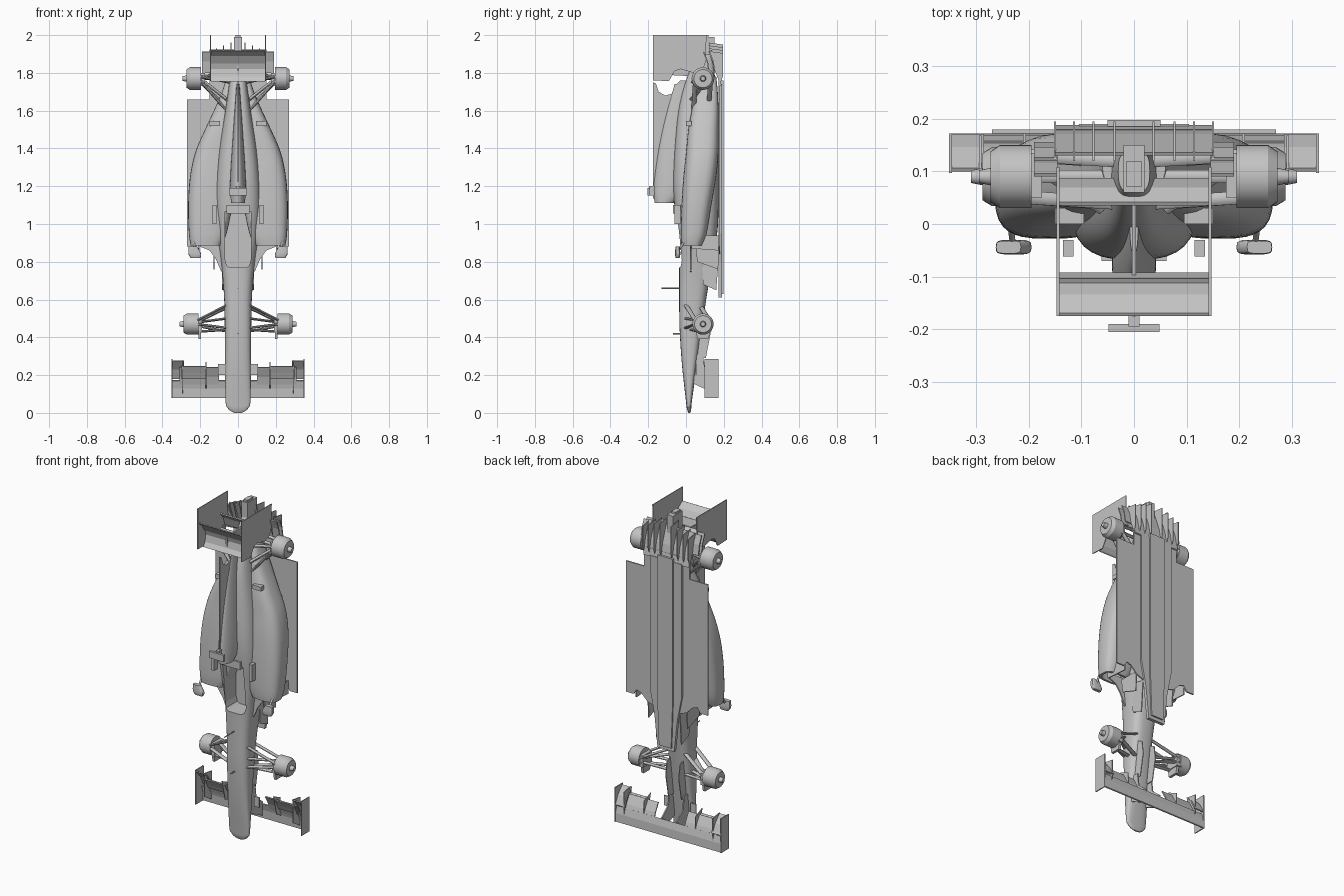
import bpy, bmesh, math
from mathutils import Vector, Matrix

if "Cube" in bpy.data.objects:
    bpy.data.objects.remove(bpy.data.objects["Cube"], do_unlink=True)

grey = bpy.data.materials.new("plain_grey")
grey.use_nodes = True
grey.diffuse_color = (0.55, 0.55, 0.55, 1)
grey.node_tree.nodes["Principled BSDF"].inputs["Base Color"].default_value = (0.55, 0.55, 0.55, 1)


def finish(name, bm, mirror=False, smooth=True):
    bmesh.ops.recalc_face_normals(bm, faces=bm.faces)
    mesh = bpy.data.meshes.new(name)
    bm.to_mesh(mesh)
    bm.free()
    mesh.materials.append(grey)
    ob = bpy.data.objects.new(name, mesh)
    bpy.context.collection.objects.link(ob)
    bpy.ops.object.select_all(action='DESELECT')
    ob.select_set(True)
    bpy.context.view_layer.objects.active = ob
    if smooth:
        bpy.ops.object.shade_smooth_by_angle(angle=math.radians(40))
    if mirror:
        ob.modifiers.new("mirror", 'MIRROR').use_mirror_merge = False
    return ob


def blend(a, b, c, d, t):
    # Catmull-Rom step between sections b and c
    return [q + 0.5 * t * (r - p + t * (2*p - 5*q + 4*r - s + t * (3*(q - r) + s - p)))
            for p, q, r, s in zip(a, b, c, d)]


def loft(name, sections, power=2.6, mirror=False, inlet=0, sides=32, steps=4):
    # each section: z, x_min, x_max, y_top, y_bottom
    rows = []
    n = len(sections)
    for i in range(n - 1):
        quad = [sections[max(i-1, 0)], sections[i], sections[i+1], sections[min(i+2, n-1)]]
        rows += [blend(*quad, k / steps) for k in range(steps)]
    rows.append(sections[-1])
    if inlet:
        z, a, b, c, d = rows[0]
        lip = 0.12 * min(b - a, d - c)
        rows = [[z + inlet, a+lip, b-lip, c+lip, d-lip], [z, a+lip, b-lip, c+lip, d-lip]] + rows
    bm = bmesh.new()
    rings = []
    for z, a, b, c, d in rows:
        ring = []
        for k in range(sides):
            t = math.tau * k / sides
            u, v = math.cos(t), math.sin(t)
            u = math.copysign(abs(u) ** (2 / power), u)
            v = math.copysign(abs(v) ** (2 / power), v)
            ring.append(bm.verts.new(((a+b)/2 + u*(b-a)/2, (c+d)/2 + v*(d-c)/2, z)))
        rings.append(ring)
    for p, q in zip(rings, rings[1:]):
        for k in range(sides):
            m = (k + 1) % sides
            bm.faces.new((p[k], p[m], q[m], q[k]))
    bm.faces.new(rings[0])
    bm.faces.new(rings[-1])
    return finish(name, bm, mirror)


def prism(name, axis, lo, hi, pts, mirror=False):
    # axis X takes (y, z) outlines, axis Y takes (x, z) outlines
    put = (lambda p, h: (h, p[0], p[1])) if axis == 'X' else (lambda p, h: (p[0], h, p[1]))
    bm = bmesh.new()
    low = [bm.verts.new(put(p, lo)) for p in pts]
    top = [bm.verts.new(put(p, hi)) for p in pts]
    bm.faces.new(low)
    bm.faces.new(top)
    for k in range(len(pts)):
        m = (k + 1) % len(pts)
        bm.faces.new((low[k], low[m], top[m], top[k]))
    return finish(name, bm, mirror, smooth=False)


def box(name, x, y, z, mirror=False):
    return prism(name, 'X', x[0], x[1], [(y[0], z[0]), (y[1], z[0]), (y[1], z[1]), (y[0], z[1])], mirror)


def blade(name, x0, x1, line, thick=0.006, mirror=False):
    # thin curved wing element following a (y, z) line
    pts = line + [(y + thick, z + thick / 2) for y, z in reversed(line)]
    return prism(name, 'X', x0, x1, pts, mirror)


def rod(name, a, b, r1, r2=None, sides=10, mirror=True, flat=1):
    a, b = Vector(a), Vector(b)
    d = b - a
    bm = bmesh.new()
    mat = Matrix.Translation((a + b) / 2) @ d.to_track_quat('Z', 'Y').to_matrix().to_4x4()
    bmesh.ops.create_cone(bm, cap_ends=True, segments=sides, radius1=r1, radius2=r2 or r1,
                          depth=d.length, matrix=mat @ Matrix.Diagonal((1, flat, 1, 1)))
    return finish(name, bm, mirror)


def centred(rows):
    return [(z, -w, w, a, b) for z, w, a, b in rows]


# Nose, tub and gearbox in one tapering body
body = loft("chassis", centred([
    (0.0, .016, .013, .021), (.008, .036, .009, .025), (.025, .054, .004, .028),
    (.06, .066, 0, .031), (.25, .068, -.021, .058), (.45, .070, -.034, .085),
    (.62, .074, -.036, .11), (.8, .090, -.037, .14), (.95, .112, -.045, .165),
    (1.08, .122, -.06, .172), (1.22, .118, -.068, .172), (1.4, .10, -.06, .172),
    (1.6, .068, -.04, .165), (1.76, .045, 0, .155), (1.9, .03, .06, .14)]), power=3)

# Cockpit opening
cutter = prism("cockpit_cutter", 'Y', -.2, .08, [
    (-.045, .77), (.045, .77), (.06, .78), (.068, .81), (.068, 1.065), (-.068, 1.065),
    (-.068, .81), (-.06, .78)])
cutter.hide_render = True
cut = body.modifiers.new("cockpit", 'BOOLEAN')
cut.operation, cut.object = 'DIFFERENCE', cutter
bpy.context.view_layer.objects.active = body
bpy.ops.object.modifier_apply(modifier="cockpit")
bpy.data.objects.remove(cutter, do_unlink=True)
box("head_rest", (-.062, .062), (-.07, .02), (1.055, 1.10))

# Airbox, spine and tall fin
loft("airbox_spine", centred([
    (1.11, .036, -.165, -.06), (1.18, .042, -.172, .02), (1.3, .038, -.160, .04),
    (1.45, .028, -.135, .04), (1.6, .018, -.10, .04), (1.74, .008, -.06, .04)]),
    power=1.9, inlet=.05)
prism("engine_fin", 'X', -.003, .003, [
    (-.17, 1.13), (-.176, 1.15), (-.176, 1.75), (-.16, 1.745), (-.145, 1.70), (-.11, 1.68),
    (-.075, 1.69), (-.05, 1.74), (-.03, 1.76), (.05, 1.76), (.05, 1.3)])
box("camera_bar", (-.048, .048), (-.205, -.19), (1.15, 1.19))
box("camera_stalk", (-.01, .01), (-.195, -.15), (1.15, 1.2))
rod("antenna", (0, -.13, .66), (0, -.03, .66), .003, sides=6, mirror=False)
rod("nose_probe", (0, -.07, .42), (0, -.03, .42), .004, sides=6, mirror=False)

# Sidepods with open inlets, undercut at the front and waisted at the back
loft("sidepod", [
    (.885, .09, .25, -.024, .085), (.95, .06, .26, -.028, .11), (1.1, .03, .264, -.024, .135),
    (1.25, .02, .254, -.014, .16), (1.38, .01, .226, 0, .172), (1.5, 0, .175, .012, .172),
    (1.6, 0, .128, .03, .172), (1.7, 0, .085, .05, .168), (1.78, 0, .06, .075, .16)],
    power=3, mirror=True, inlet=.06)
box("exhaust_vent", (.095, .15), (.0, .03), (1.52, 1.545), True)
box("cockpit_side_vane", (.115, .135), (-.062, -.03), (1.0, 1.1), True)

# Mirrors and turning vanes
loft("mirror", [(.82, .20, .25, -.054, -.034), (.84, .195, .262, -.058, -.03),
                (.88, .215, .262, -.056, -.032)], power=4, mirror=True, sides=16)
rod("mirror_stay", (.23, -.04, .86), (.235, .0, .92), .006)
prism("shoulder_vane", 'Y', .02, .028, [(.075, .74), (.09, .75), (.115, .81), (.15, .86),
                                       (.20, .88), (.20, .91), (.08, .91)], True)
prism("barge_board", 'X', .125, .131, [(.06, .80), (.17, .76), (.175, .88), (.05, .88)], True)
prism("inner_vane", 'X', .078, .084, [(.09, .68), (.16, .65), (.175, .84), (.08, .86)], True)
prism("outer_vane", 'X', .205, .211, [(.03, .87), (.172, .86), (.172, .94), (.03, .94)], True)

# Floor, stepped plank and diffuser
prism("floor", 'Y', .172, .18, [(-.08, .84), (.08, .84), (.13, .86), (.17, .90), (.20, .91),
      (.22, .88), (.27, .88), (.27, 1.66), (.15, 1.66), (.15, 1.78), (-.15, 1.78),
      (-.15, 1.66), (-.27, 1.66), (-.27, .88), (-.22, .88), (-.20, .91), (-.17, .90), (-.13, .86)])
prism("step_plane", 'Y', .172, .19, [(-.055, .61), (.055, .61), (.075, .8), (.105, .95),
      (.105, 1.74), (-.105, 1.74), (-.105, .95), (-.075, .8)])
prism("plank", 'Y', .185, .198, [(-.04, .63), (.04, .63), (.05, .9), (.05, 1.76),
                                 (-.05, 1.76), (-.05, .9)])
blade("diffuser", -.15, .15, [(.182, 1.73), (.165, 1.82), (.13, 1.92)])
for i, x in enumerate((.035, .075, .112, .148)):
    prism("diffuser_strake_%d" % i, 'X', x, x + .004, [
        (.18, 1.74), (.195, 1.78), (.195, 1.95 - i * .015), (.12, 1.96 - i * .015), (.15, 1.82)], True)
box("crash_structure", (-.02, .02), (.06, .15), (1.76, 1.99))
box("tail_light", (-.014, .014), (.07, .12), (1.99, 2.0))

# Rear wing
prism("rear_endplate", 'X', .142, .147, [
    (-.175, 2), (-.175, 1.76), (-.09, 1.757), (-.06, 1.81), (-.03, 1.82), (.04, 1.80), (.09, 1.82),
    (.105, 1.86), (.108, 2)], True)
blade("rear_main_plane", -.143, .143, [(-.125, 1.755), (-.108, 1.78), (-.10, 1.82), (-.112, 1.86)], .008)
blade("rear_flap", -.143, .143, [(-.114, 1.85), (-.14, 1.89), (-.175, 1.915)])
blade("beam_wing", -.143, .143, [(.08, 1.81), (.062, 1.86), (.035, 1.89)], .007)
prism("wing_pylon", 'X', -.004, .004, [(-.11, 1.79), (.08, 1.78), (.08, 1.86), (-.11, 1.84)])

# Front wing
blade("front_main_plane", -.35, .35, [(.166, .08), (.163, .13), (.152, .17)])
blade("front_flap", .10, .31, [(.155, .15), (.14, .19), (.112, .24)], mirror=True)
blade("front_upper_flap", .17, .30, [(.135, .18), (.12, .21), (.10, .245)], mirror=True)
blade("outer_cascade", .285, .35, [(.165, .18), (.14, .23), (.10, .275)], mirror=True)
prism("front_endplate", 'X', .346, .352, [(.097, .08), (.172, .08), (.172, .285), (.097, .285)], True)
prism("inner_endplate", 'X', .29, .295, [(.10, .14), (.168, .10), (.168, .27), (.10, .28)], True)
prism("flap_fence", 'X', .168, .172, [(.12, .15), (.16, .13), (.155, .24), (.09, .27)], True)
prism("nose_pylon", 'X', .045, .052, [(.03, .16), (.155, .10), (.16, .18), (.10, .23), (.09, .31), (.05, .31)], True)
box("nose_turning_vane", (.07, .105), (.05, .056), (.20, .26), True)
prism("keel_vane", 'X', .04, .045, [(.06, .29), (.105, .29), (.13, .42), (.12, .5), (.08, .52)], True)

# Wheel hubs and suspension, front then rear
for end, z, x, r in (("front", .47, .21, .056), ("rear", 1.77, .195, .06)):
    y = .09
    rod(end + "_drum", (x, y, z), (x + .06, y, z), r, sides=32)
    rod(end + "_drum_rim", (x + .06, y, z), (x + .078, y, z), r, r * .8, sides=32)
    rod(end + "_axle", (x + .07, y, z), (x + .1, y, z), .018, .012, sides=16)
    box(end + "_caliper", (x - .02, x + .01), (y - .04, y + .045), (z - .04, z + .03), True)
for i, (a, b) in enumerate([
        ((.06, .0, .57), (.215, .05, .49)), ((.06, .0, .45), (.215, .05, .47)),
        ((.05, .08, .56), (.215, .13, .48)), ((.05, .07, .43), (.215, .13, .46)),
        ((.06, .0, .50), (.21, .12, .48)), ((.06, .03, .44), (.215, .07, .43))]):
    rod("front_arm_%d" % i, a, b, .013, flat=.5)
for i, (a, b) in enumerate([
        ((.06, .04, 1.60), (.20, .05, 1.76)), ((.04, .04, 1.75), (.20, .05, 1.78)),
        ((.06, .12, 1.62), (.20, .13, 1.75)), ((.03, .12, 1.80), (.20, .13, 1.78)),
        ((.06, .03, 1.66), (.20, .12, 1.77)), ((.03, .09, 1.77), (.20, .09, 1.77))]):
    rod("rear_arm_%d" % i, a, b, .013, flat=.6)
prism("front_brake_duct", 'X', .195, .21, [(.06, .39), (.12, .39), (.13, .45), (.05, .45)], True)
for i, y in enumerate((.10, .13)):
    blade("rear_winglet_%d" % i, .145, .19, [(y + .02, 1.80), (y + .01, 1.86), (y - .01, 1.91)], mirror=True)
